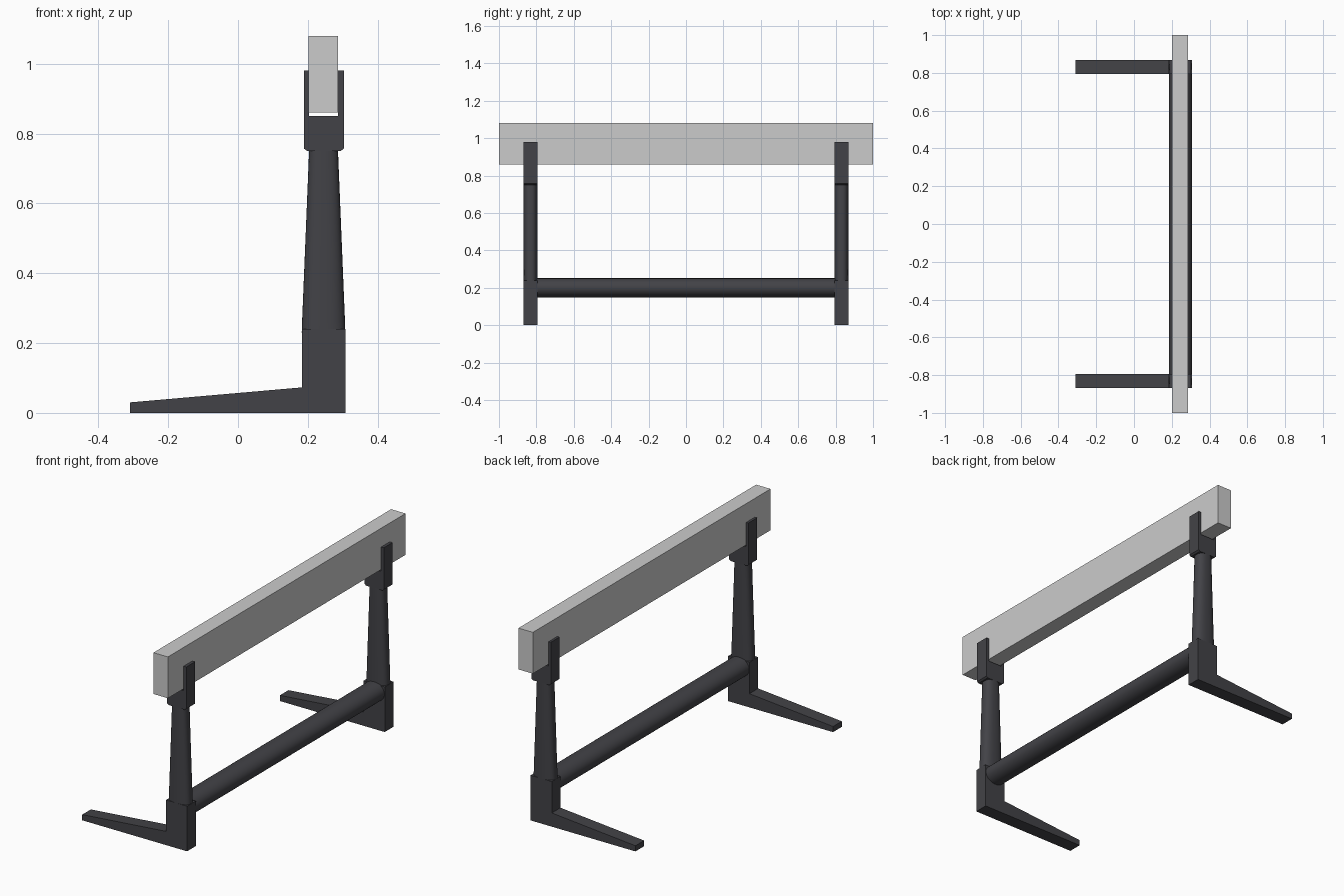
import bpy, bmesh, math

if "Cube" in bpy.data.objects:
    bpy.data.objects.remove(bpy.data.objects["Cube"])

CX = 0.245              # centre line of posts, rail and beam
Y0, Y1 = 0.795, 0.868   # thickness of each end stand
YC = (Y0 + Y1) / 2

dark = bpy.data.materials.new("dark_metal")
dark.diffuse_color = (0.055, 0.055, 0.063, 1)
dark.use_nodes = True
dark.node_tree.nodes["Principled BSDF"].inputs["Base Color"].default_value = dark.diffuse_color


def finish(name, bm, mat=None, mirror=True):
    bmesh.ops.recalc_face_normals(bm, faces=bm.faces)
    me = bpy.data.meshes.new(name)
    bm.to_mesh(me)
    bm.free()
    ob = bpy.data.objects.new(name, me)
    bpy.context.collection.objects.link(ob)
    for p in me.polygons:
        p.use_smooth = True
    me.set_sharp_from_angle(angle=math.radians(30))
    if mat:
        me.materials.append(mat)
    if mirror:
        m = ob.modifiers.new("mirror", 'MIRROR')
        m.use_axis = (False, True, False)
    return ob


def extrude_xz(name, pts, y0, y1, **kw):
    """Extrude an x/z outline along y."""
    bm = bmesh.new()
    f = bm.faces.new([bm.verts.new((x, y0, z)) for x, z in pts])
    r = bmesh.ops.extrude_face_region(bm, geom=[f])
    verts = [v for v in r["geom"] if isinstance(v, bmesh.types.BMVert)]
    bmesh.ops.translate(bm, verts=verts, vec=(0, y1 - y0, 0))
    return finish(name, bm, **kw)


def oval(a, b, power=2.0, n=40):
    """Rounded outline with half sizes a and b."""
    out = []
    for i in range(n):
        t = 2 * math.pi * i / n
        c, s = math.cos(t), math.sin(t)
        out.append((a * math.copysign(abs(c) ** (2 / power), c),
                    b * math.copysign(abs(s) ** (2 / power), s)))
    return out


# Foot with heel block
extrude_xz("foot", [(-0.31, 0), (0.308, 0), (0.308, 0.24), (0.183, 0.24),
                    (0.183, 0.073), (-0.31, 0.03)], Y0, Y1, mat=dark)

# Tapered rounded post
bm = bmesh.new()
rings = [[bm.verts.new((CX + x, YC + y, z)) for x, y in oval(a, 0.0365, 2.5)]
         for a, z in ((0.0625, 0.23), (0.0615, 0.26), (0.041, 0.76))]
for lo, hi in zip(rings, rings[1:]):
    for i in range(len(lo)):
        j = (i + 1) % len(lo)
        bm.faces.new((lo[i], lo[j], hi[j], hi[i]))
bm.faces.new(rings[0])
bm.faces.new(rings[-1])
finish("post", bm, dark)

# Fork that holds the beam
extrude_xz("fork", [(0.198, 0.75), (0.294, 0.75), (0.303, 0.757), (0.303, 0.98),
                    (0.287, 0.98), (0.287, 0.85), (0.203, 0.85), (0.203, 0.98),
                    (0.189, 0.98), (0.189, 0.757)], Y0, Y1, mat=dark)

# Rounded rail between the stands
extrude_xz("rail", [(CX + x, 0.2 + z) for x, z in oval(0.061, 0.051)],
           -Y0 - 0.01, Y0 + 0.01, mat=dark, mirror=False)

# Beam
extrude_xz("beam", [(0.202, 0.86), (0.287, 0.86), (0.287, 1.08), (0.202, 1.08)],
           -1, 1, mirror=False)
